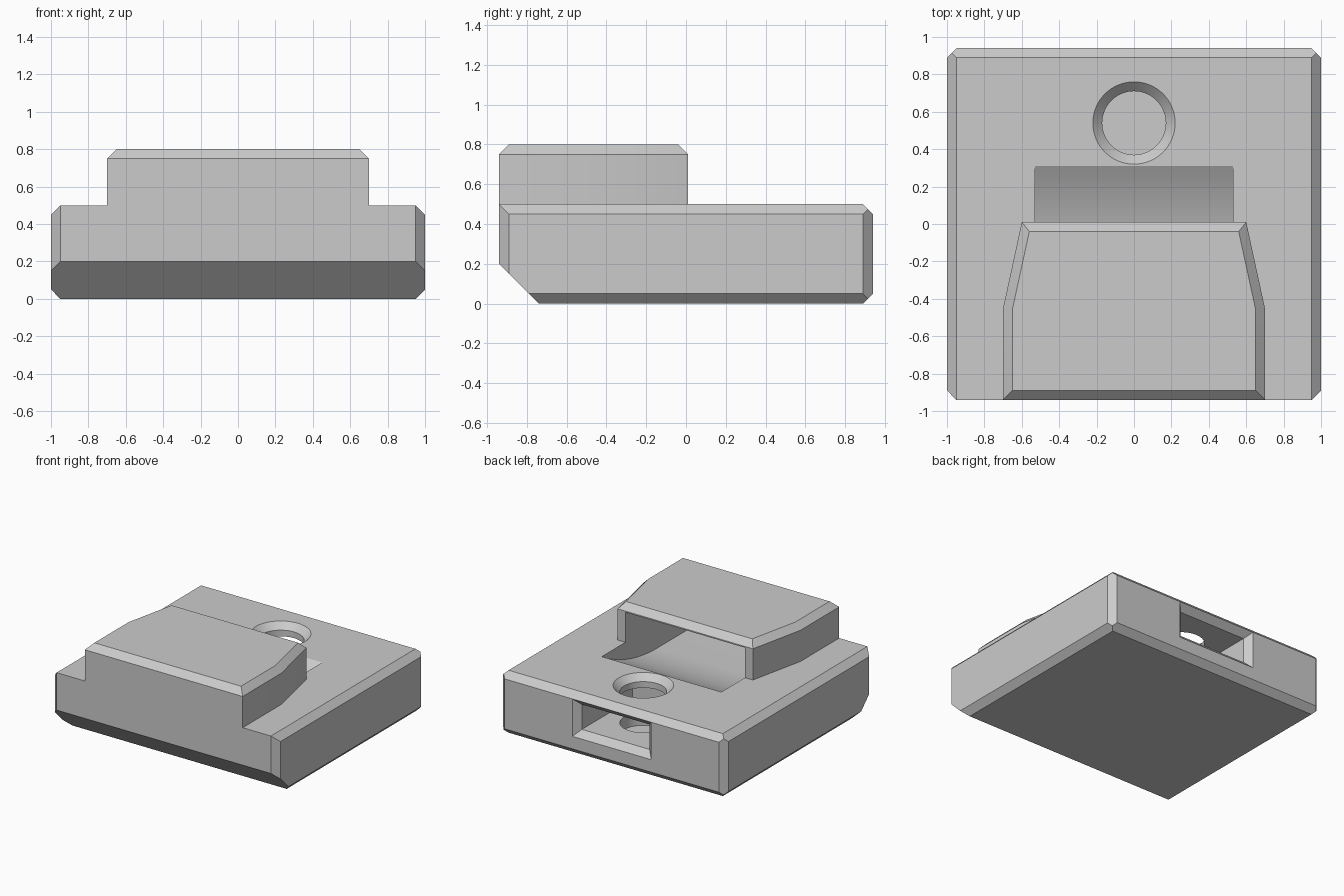
import bpy, bmesh, math
from mathutils import Vector

if "Cube" in bpy.data.objects:
    bpy.data.objects.remove(bpy.data.objects["Cube"], do_unlink=True)

grey = bpy.data.materials.new("plain_grey")
grey.use_nodes = True
COLOUR = (0.6, 0.6, 0.6, 1)
grey.diffuse_color = COLOUR
grey.node_tree.nodes["Principled BSDF"].inputs["Base Color"].default_value = COLOUR


def finish(bm, name):
    bmesh.ops.recalc_face_normals(bm, faces=bm.faces)
    mesh = bpy.data.meshes.new(name)
    bm.to_mesh(mesh)
    bm.free()
    mesh.materials.append(grey)
    obj = bpy.data.objects.new(name, mesh)
    bpy.context.collection.objects.link(obj)
    return obj


def planed_box(name, low, high, planes):
    """Box trimmed by planes, each a point and an outward normal."""
    bm = bmesh.new()
    bmesh.ops.create_cube(bm, size=1)
    low, high = Vector(low), Vector(high)
    for v in bm.verts:
        v.co = [(a + b) / 2 + c * (b - a) for a, b, c in zip(low, high, v.co)]
    for point, normal in planes:
        cut = bmesh.ops.bisect_plane(bm, geom=bm.verts[:] + bm.edges[:] + bm.faces[:], dist=1e-5,
                                     plane_co=point, plane_no=normal, clear_outer=True)
        rim = [e for e in cut["geom_cut"] if isinstance(e, bmesh.types.BMEdge)]
        bmesh.ops.holes_fill(bm, edges=rim)
    return finish(bm, name)


def loft(name, rings):
    """Closed solid through rings with equal point counts."""
    bm = bmesh.new()
    loops = [[bm.verts.new(p) for p in ring] for ring in rings]
    count = len(loops[0])
    for a, b in zip(loops, loops[1:]):
        for i in range(count):
            j = (i + 1) % count
            bm.faces.new((a[i], a[j], b[j], b[i]))
    bm.faces.new(loops[0])
    bm.faces.new(loops[-1])
    return finish(bm, name)


def combine(target, tool, operation):
    mod = target.modifiers.new(operation, "BOOLEAN")
    mod.operation, mod.object, mod.solver = operation, tool, "EXACT"
    bpy.context.view_layer.objects.active = target
    bpy.ops.object.modifier_apply(modifier=mod.name)
    bpy.data.objects.remove(tool, do_unlink=True)


W, D, H, C = 1.0, 0.94, 0.5, 0.05

# Base block: chamfered all round, with a wide slope under the front
planes = [((0, D, H - C), (0, 1, 1)), ((0, D, C), (0, 1, -1)), ((0, -D, 0.2), (0, -1, -1))]
for s in (-1, 1):
    planes += [((s * W, 0, H - C), (s, 0, 1)), ((s * W, 0, C), (s, 0, -1)),
               ((s * W, D - C, 0), (s, 1, 0)), ((s * W, C - D, 0), (s, -1, 0))]
body = planed_box("clip_body", (-W, -D, 0), (W, D, H), planes)

# Raised head: tapers to the back, chamfered round the top
TOP, BACK = 0.8, 0.01
planes = [((0, -D, TOP - C), (0, -1, 1)), ((0, BACK, TOP - C), (0, 1, 1))]
for s in (-1, 1):
    side = Vector((s, 0, 0))
    taper = Vector((s * 0.46, 0.1, 0)).normalized()
    corner = Vector((s * 0.7, -0.45, TOP - C))
    up = Vector((0, 0, 1))
    planes += [(corner, taper), (corner, side + up), (corner, taper + up)]
head = planed_box("head", (-0.7, -D, 0.35), (0.7, BACK, TOP), planes)
combine(body, head, "UNION")

# Hollow in the head, reached by a curved ramp from behind
FLOOR, DEEP, R = 0.3, -0.4, 1.36
profile = [(-0.82, 0.74), (-0.82, FLOOR)]
for i in range(17):
    y = DEEP + (0.31 - DEEP) * i / 16
    profile.append((y, FLOOR + R - math.sqrt(R * R - (y - DEEP) ** 2)))
profile += [(0.31, 0.74)]
combine(body, loft("hollow_cutter", [[(x, y, z) for y, z in profile] for x in (-0.53, 0.53)]), "DIFFERENCE")

# Flared slot in the back
slot = [[(a * (0.3 + f), y, 0.3 + b * (0.1 + f)) for a, b in ((-1, -1), (1, -1), (1, 1), (-1, 1))]
        for y, f in ((0.25, 0), (D - C, 0), (D + C, 2 * C))]
combine(body, loft("slot_cutter", slot), "DIFFERENCE")

# Countersunk hole crossing the slot
N = 64
hole = [[(r * math.cos(i * math.tau / N), 0.54 + r * math.sin(i * math.tau / N), z) for i in range(N)]
        for z, r in ((0.1, 0.17), (H - C, 0.17), (H + C, 0.27))]
combine(body, loft("hole_cutter", hole), "DIFFERENCE")

bpy.ops.object.select_all(action="DESELECT")
body.select_set(True)
bpy.context.view_layer.objects.active = body
bpy.ops.object.shade_smooth_by_angle(angle=math.radians(20))
